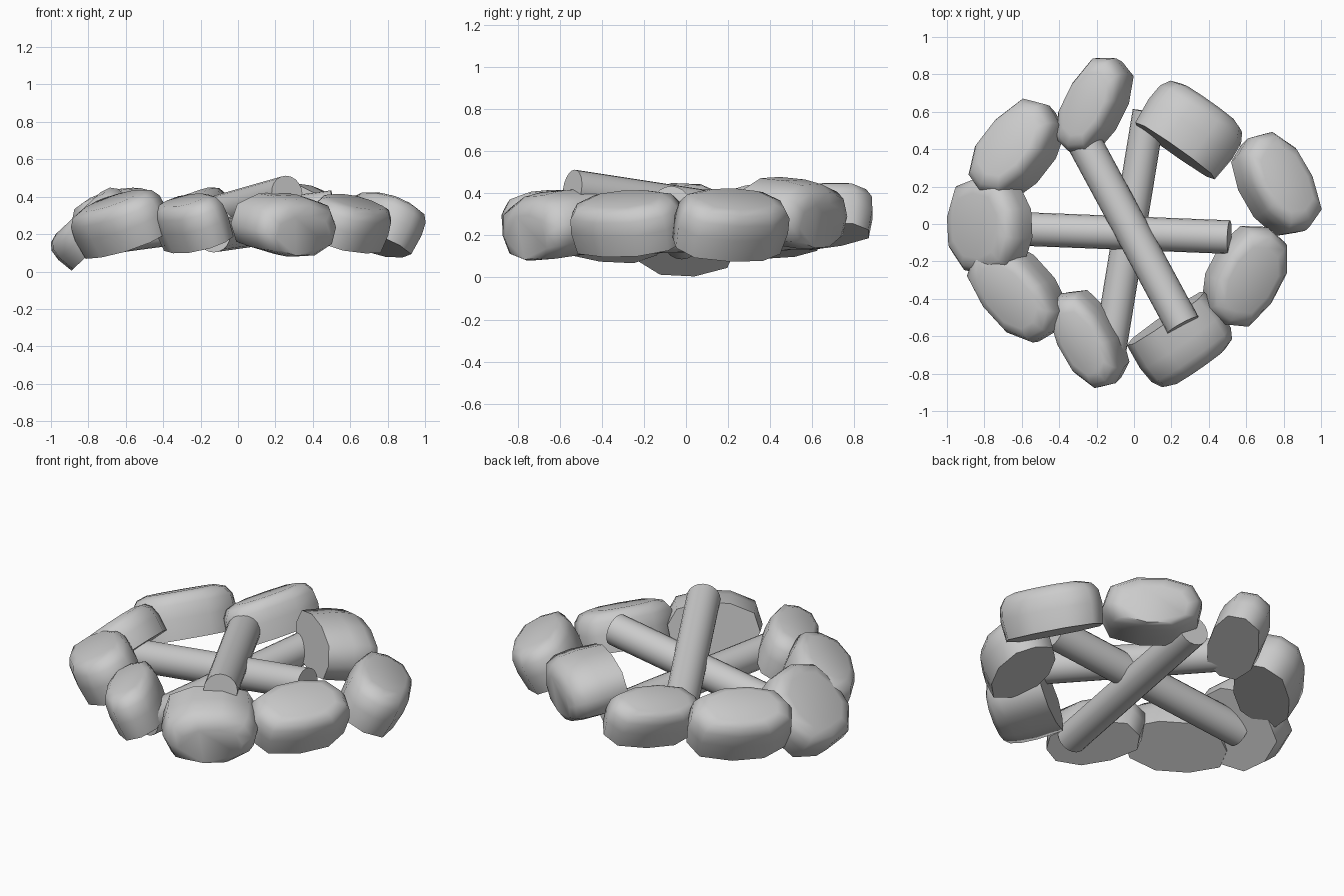
import bpy, bmesh
from math import radians
from mathutils import Vector, Euler

if "Cube" in bpy.data.objects:
    bpy.data.objects.remove(bpy.data.objects["Cube"], do_unlink=True)

grey = bpy.data.materials.new("stone_grey")
grey.use_nodes = True
grey.diffuse_color = (0.6, 0.6, 0.6, 1)
grey.node_tree.nodes["Principled BSDF"].inputs["Base Color"].default_value = (0.6, 0.6, 0.6, 1)

# Rough ten-sided outline and the (height, scale) steps from bottom to top
OUTLINE = [(1, .15), (.8, .75), (.25, 1), (-.35, .96), (-.87, .6),
           (-1, -.1), (-.82, -.75), (-.2, -1), (.45, -.95), (.92, -.5)]
STEPS = [(-1, .95), (-.1, 1), (.5, .97), (.85, .86), (1, .66)]


def finish(name, bm, angle):
    bmesh.ops.recalc_face_normals(bm, faces=bm.faces[:])
    mesh = bpy.data.meshes.new(name)
    bm.to_mesh(mesh)
    bm.free()
    mesh.materials.append(grey)
    obj = bpy.data.objects.new(name, mesh)
    bpy.context.collection.objects.link(obj)
    bpy.ops.object.select_all(action='DESELECT')
    obj.select_set(True)
    bpy.context.view_layer.objects.active = obj
    bpy.ops.object.shade_smooth_by_angle(angle=radians(angle))
    return obj


def stone(name, centre, size, yaw, roll, pitch=0, lean=0):
    """Slab of stacked outlines; local x runs round the ring, local y inward.
    Lean slides the smaller top outlines along local y."""
    bm = bmesh.new()
    half = Vector(size) / 2
    rings = [[bm.verts.new((x * s * half.x,
                            (y * s + (lean * (1 - s) if h > 0 else 0)) * half.y,
                            h * half.z))
              for x, y in OUTLINE] for h, s in STEPS]
    n = len(OUTLINE)
    for low, high in zip(rings, rings[1:]):
        for i in range(n):
            j = (i + 1) % n
            bm.faces.new((low[i], low[j], high[j], high[i]))
    bm.faces.new(rings[0][::-1])
    bm.faces.new(rings[-1])
    obj = finish(name, bm, 55)
    obj.location = centre
    obj.rotation_euler = Euler((radians(roll), radians(pitch), radians(yaw)))


def log(name, start, end, radius):
    bm = bmesh.new()
    a, b = Vector(start), Vector(end)
    bmesh.ops.create_cone(bm, cap_ends=True, segments=20, radius1=radius,
                          radius2=radius, depth=(b - a).length)
    obj = finish(name, bm, 40)
    obj.location = (a + b) / 2
    obj.rotation_euler = (b - a).to_track_quat('Z', 'Y').to_euler()


# Ring of stones sloping down outwards; two stand on edge
stone("leaning_stone", (-.785, -.01, .24), (.53, .5, .2), -90, 43)
stone("back_left_stone", (-.635, .4, .28), (.59, .35, .26), 230, 24, 4)
stone("back_stone", (-.22, .635, .3), (.56, .29, .23), 242, 22, 8)
stone("back_edge_stone", (.31, .52, .305), (.55, .32, .32), 145, 98, 0, -.7)
stone("right_stone", (.77, .215, .26), (.58, .35, .25), 118, 26)
stone("right_front_stone", (.6, -.28, .265), (.57, .37, .23), 60, 20)
stone("front_edge_stone", (.26, -.635, .25), (.53, .32, .32), 35, 98, 0, -.7)
stone("front_stone", (-.25, -.615, .265), (.56, .29, .25), -62, 22)
stone("front_left_stone", (-.63, -.365, .265), (.6, .36, .25), -50, 24, -8)

# Three crossed logs
log("cross_log", (-.76, -.02, .175), (.51, -.07, .345), .09)
log("lower_log", (-.13, -.68, .19), (.08, .6, .22), .088)
log("upper_log", (-.3, .5, .26), (.262, -.54, .42), .093)
